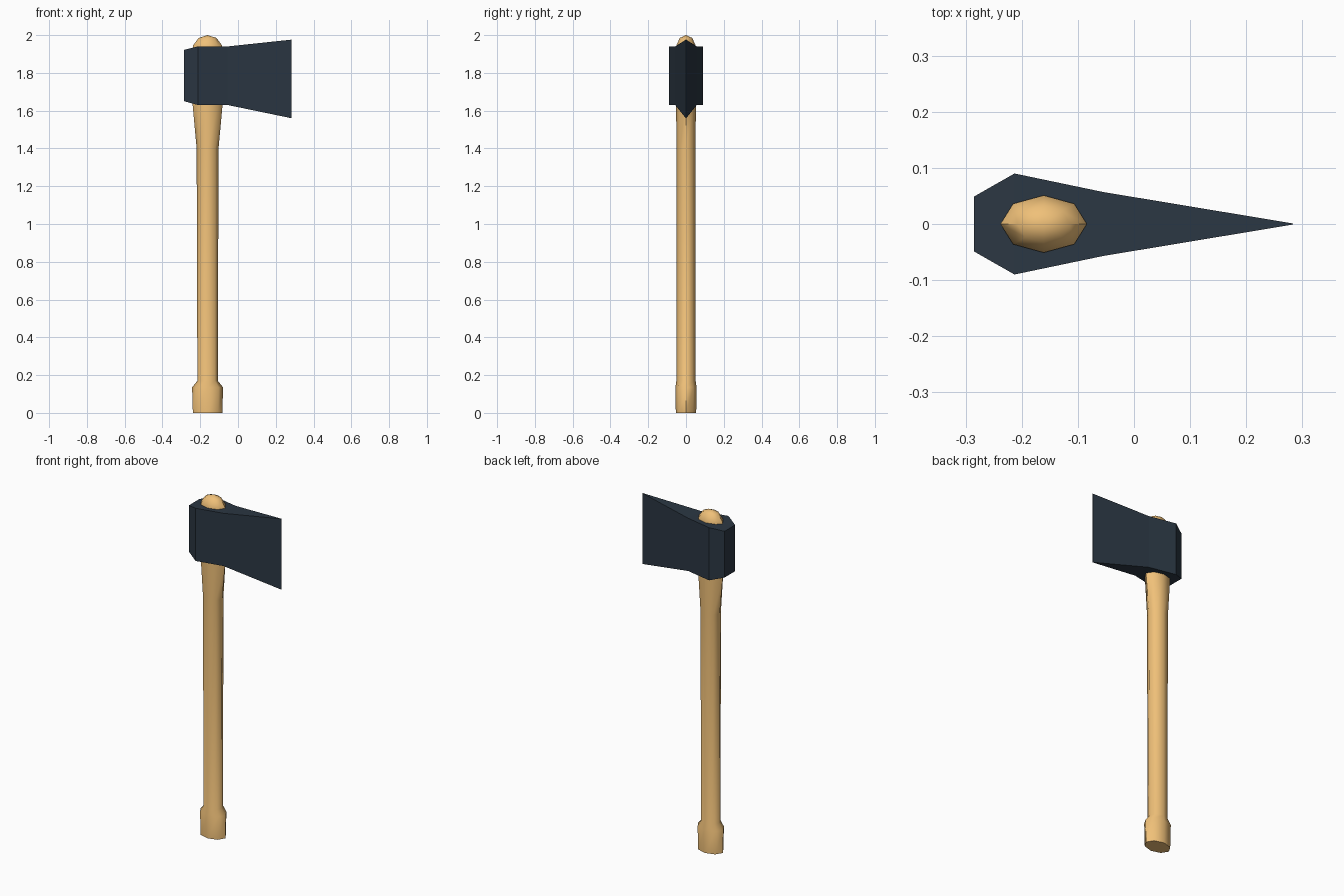
import bpy, bmesh, math

if "Cube" in bpy.data.objects:
    bpy.data.objects.remove(bpy.data.objects["Cube"])

def material(name, color):
    m = bpy.data.materials.new(name)
    m.diffuse_color = color
    m.use_nodes = True
    m.node_tree.nodes["Principled BSDF"].inputs["Base Color"].default_value = m.diffuse_color
    return m

def loft(name, rings, mat, tip=None):
    """Skin a list of equal-length point rings, capping both ends."""
    bm = bmesh.new()
    loops = [[bm.verts.new(p) for p in ring] for ring in rings]
    n = len(loops[0])
    for a, b in zip(loops, loops[1:]):
        for i in range(n):
            j = (i + 1) % n
            bm.faces.new((a[i], a[j], b[j], b[i]))
    bm.faces.new(loops[0][::-1])
    if tip:
        t = bm.verts.new(tip)
        for i in range(n):
            bm.faces.new((loops[-1][i], loops[-1][(i + 1) % n], t))
    else:
        bm.faces.new(loops[-1])
    bmesh.ops.remove_doubles(bm, verts=bm.verts, dist=1e-5)
    bmesh.ops.recalc_face_normals(bm, faces=bm.faces)
    me = bpy.data.meshes.new(name)
    bm.to_mesh(me)
    bm.free()
    me.materials.append(mat)
    ob = bpy.data.objects.new(name, me)
    bpy.context.collection.objects.link(ob)
    return ob

wood = material("wood", (0.87, 0.53, 0.19, 1))
steel = material("steel", (0.024, 0.038, 0.056, 1))

# Handle: eight-sided oval sections as (z, x radius, y radius)
CX = -0.161
sections = [(0, 0.078, 0.054), (0.135, 0.082, 0.056), (0.17, 0.054, 0.051),
            (1.40, 0.058, 0.051), (1.63, 0.079, 0.052), (1.945, 0.077, 0.051),
            (1.985, 0.047, 0.033)]

def oval(z, rx, ry):
    return [(CX + rx * math.cos(k * math.pi / 4), ry * math.sin(k * math.pi / 4), z)
            for k in range(8)]

handle = loft("handle", [oval(*s) for s in sections], wood, tip=(CX, 0, 2.0))
bpy.context.view_layer.objects.active = handle
handle.select_set(True)
bpy.ops.object.shade_smooth_by_angle(angle=math.radians(50))

# Axe head: rectangular stations as (x, half thickness, bottom, top)
stations = [(-0.285, 0.049, 1.65, 1.922), (-0.213, 0.09, 1.63, 1.94),
            (-0.055, 0.057, 1.63, 1.94), (0.283, 0.001, 1.56, 1.976)]
loft("axe_head", [[(x, -w, lo), (x, w, lo), (x, w, hi), (x, -w, hi)]
                  for x, w, lo, hi in stations], steel)
